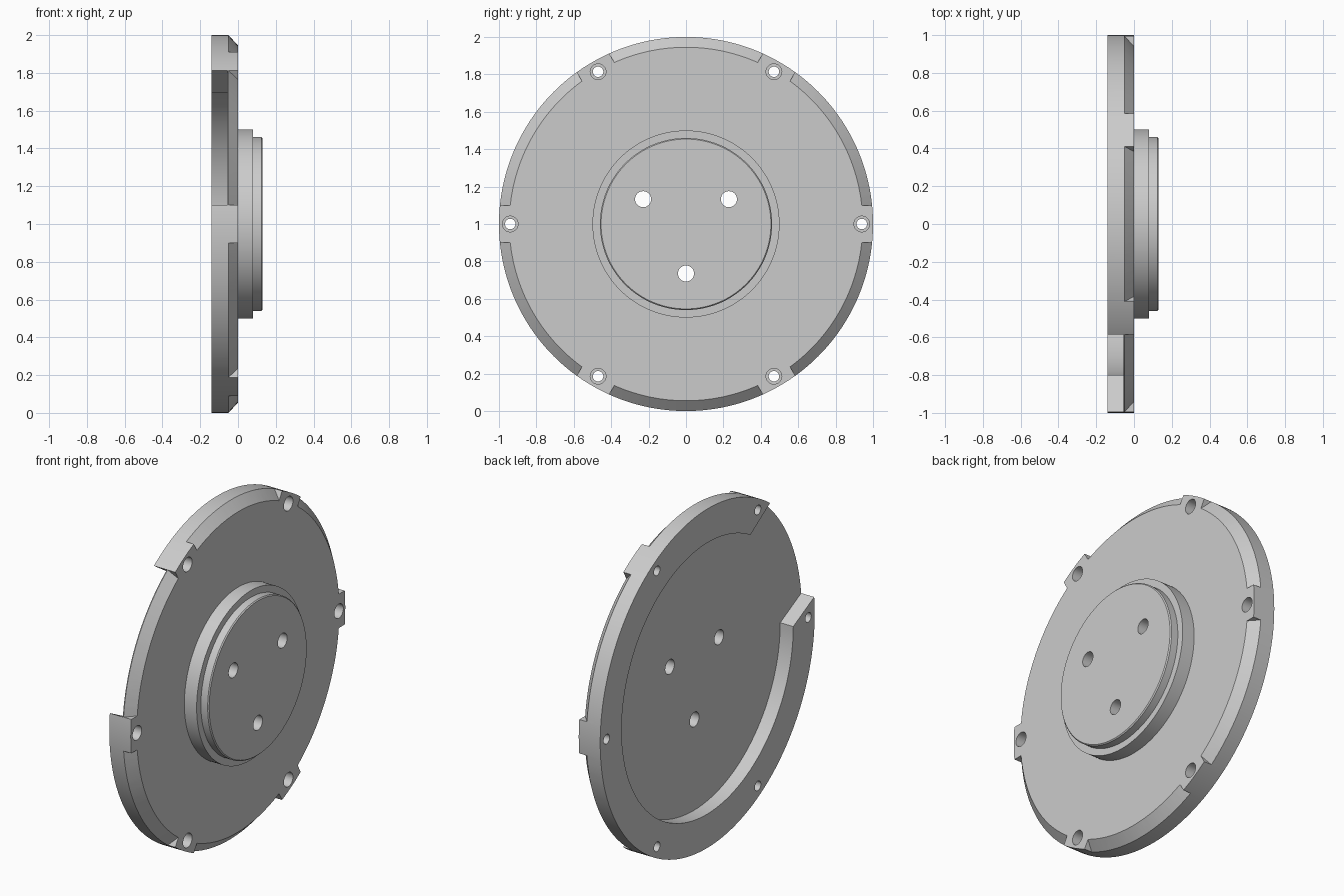
import bpy
import bmesh
from math import sin, cos, asin, radians, pi

cube = bpy.data.objects.get("Cube")
if cube:
    bpy.data.objects.remove(cube, do_unlink=True)

grey = bpy.data.materials.new("plain grey")
grey.use_nodes = True
colour = (0.6, 0.6, 0.6, 1)
grey.diffuse_color = colour
grey.node_tree.nodes["Principled BSDF"].inputs["Base Color"].default_value = colour

LUGS = [radians(60 * i) for i in range(6)]
HALF_LUG = 0.1
FLOOR = -0.055


def polar(r, a):
    return r * cos(a), r * sin(a)


def loft(name, sections):
    """Solid through matching closed loops of points, capped at both ends."""
    bm = bmesh.new()
    loops = [[bm.verts.new(p) for p in s] for s in sections]
    n = len(loops[0])
    for a, b in zip(loops, loops[1:]):
        for i in range(n):
            j = (i + 1) % n
            bm.faces.new((a[i], a[j], b[j], b[i]))
    bm.faces.new(loops[0])
    bm.faces.new(loops[-1])
    bmesh.ops.recalc_face_normals(bm, faces=bm.faces)
    mesh = bpy.data.meshes.new(name)
    bm.to_mesh(mesh)
    bm.free()
    mesh.materials.append(grey)
    obj = bpy.data.objects.new(name, mesh)
    bpy.context.collection.objects.link(obj)
    return obj


def turned(name, profile, steps, y=0, z=1):
    """Turned solid along x from (x, radius) pairs."""
    sections = []
    for x, r in profile:
        ring = [polar(r, 2 * pi * i / steps) for i in range(steps)]
        sections.append([(x, y + u, z + v) for u, v in ring])
    return loft(name, sections)


# Disc with stepped round boss
body = turned("flange_disc", [(-0.14, 1), (0, 1), (0, 0.5), (0.08, 0.5), (0.08, 0.46),
                              (0.124, 0.46), (0.13, 0.454)], 192)
cutters = []

# Rear pocket, open through the rim between two lugs
outline = [polar(0.8, radians(180 + 2.5 * i)) for i in range(121)]


def gap_end(inner_angle, side):
    u, v = polar(0.8, inner_angle)
    p, q = polar(1, inner_angle + side * asin(HALF_LUG))
    return u + (p - u) * 1.4, v + (q - v) * 1.4


outline.append(gap_end(radians(120), 1))
outline += [polar(1.3, radians(a)) for a in range(130, 171, 10)]
outline.append(gap_end(radians(180), -1))
cutters.append(loft("pocket_cutter", [[(x, u, 1 + v) for u, v in outline] for x in (-0.3, FLOOR)]))

# Sloped front edge between the lugs
wedge = [(-0.06, 1.011), (0.01, 0.934), (0.01, 1.08), (-0.06, 1.08)]
for lug in LUGS:
    sections = []
    for i in range(17):
        t = i / 16
        section = []
        for x, r in wedge:
            margin = asin(HALF_LUG / r)
            u, v = polar(r, lug + margin + t * (pi / 3 - 2 * margin))
            section.append((x, u, 1 + v))
        sections.append(section)
    cutters.append(loft("edge_cutter", sections))

# Stepped screw holes in the lugs
for lug in LUGS:
    u, v = polar(0.94, lug)
    cutters.append(turned("screw_cutter", [(-0.3, 0.028), (-0.09, 0.028), (-0.09, 0.042),
                                           (0.1, 0.042)], 32, u, 1 + v))

# Three holes through the boss
for angle in (30, 150, 270):
    u, v = polar(0.265, radians(angle))
    cutters.append(turned("boss_hole_cutter", [(-0.3, 0.043), (0.3, 0.043)], 32, u, 1 + v))

bpy.context.view_layer.objects.active = body
for cutter in cutters:
    mod = body.modifiers.new("cut", 'BOOLEAN')
    mod.operation = 'DIFFERENCE'
    mod.solver = 'EXACT'
    mod.object = cutter
    bpy.ops.object.modifier_apply(modifier=mod.name)
    bpy.data.objects.remove(cutter, do_unlink=True)

bpy.ops.object.select_all(action='DESELECT')
body.select_set(True)
bpy.ops.object.shade_smooth_by_angle(angle=radians(25))
